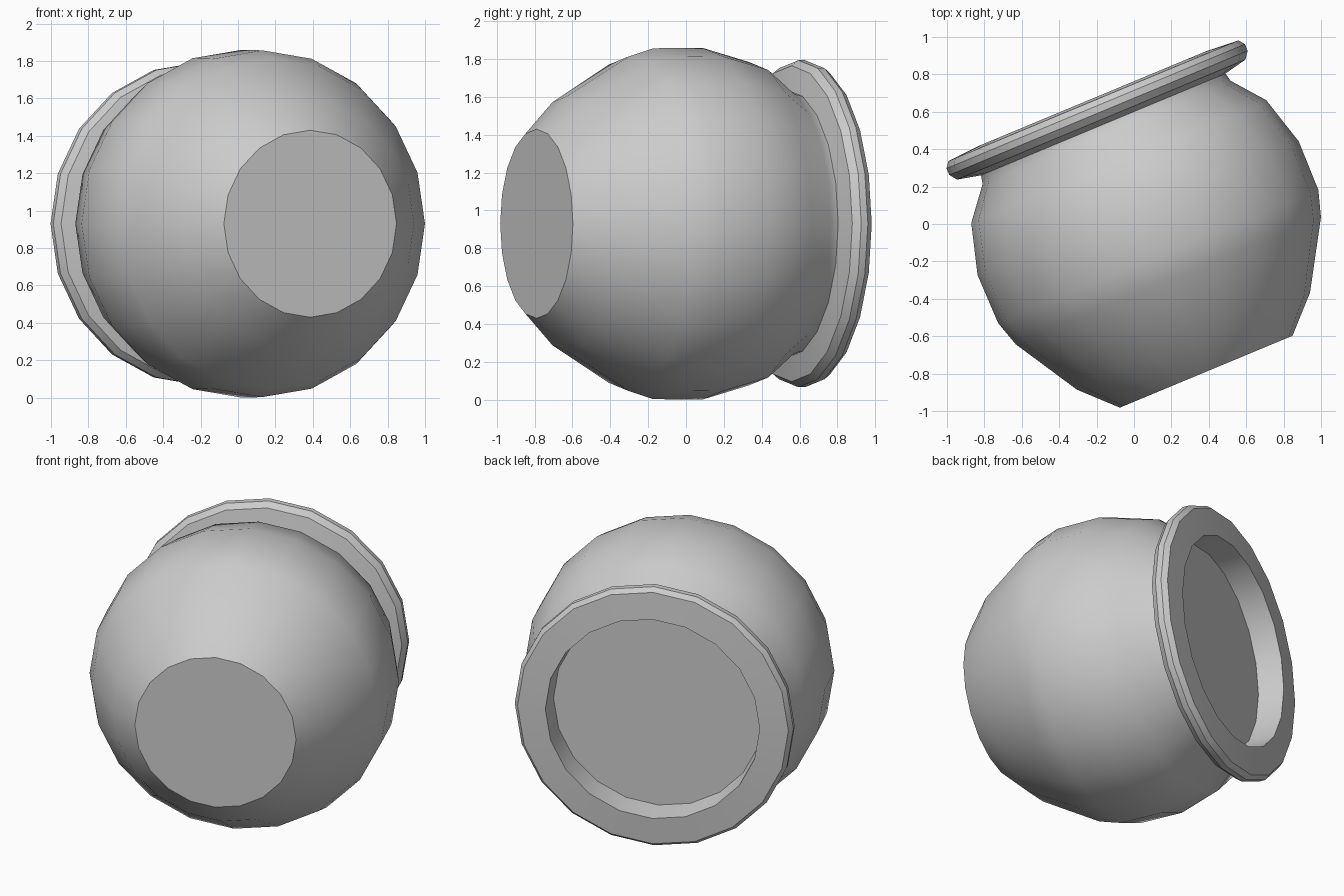
import bpy, bmesh, math
from mathutils import Matrix

if "Cube" in bpy.data.objects:
    bpy.data.objects.remove(bpy.data.objects["Cube"])

SIDES = 20
TILT = math.radians(22.6)

# Axis of the pot lies flat: local z points along the mouth direction
PLACE = (Matrix.Translation((0.049, 0.02, 0.93))
         @ Matrix.Rotation(TILT, 4, 'Z')
         @ Matrix.Rotation(math.radians(-90), 4, 'X'))


def lathe(name, profile):
    """Spin (radius, height) points; radius 0 makes a flat cap on its neighbour."""
    bm = bmesh.new()
    rings = []
    for r, h in profile:
        rings.append([bm.verts.new((r * math.cos(2 * math.pi * i / SIDES),
                                    r * math.sin(2 * math.pi * i / SIDES), h))
                      for i in range(SIDES)])
    for a, b in zip(rings, rings[1:]):
        for i in range(SIDES):
            j = (i + 1) % SIDES
            bm.faces.new((a[i], a[j], b[j], b[i]))
    bm.faces.new(rings[0][::-1])
    bm.faces.new(rings[-1])
    bm.transform(PLACE)
    bmesh.ops.recalc_face_normals(bm, faces=bm.faces)
    mesh = bpy.data.meshes.new(name)
    bm.to_mesh(mesh)
    bm.free()
    ob = bpy.data.objects.new(name, mesh)
    bpy.context.collection.objects.link(ob)
    bpy.ops.object.select_all(action='DESELECT')
    ob.select_set(True)
    bpy.context.view_layer.objects.active = ob
    bpy.ops.object.shade_smooth_by_angle(angle=math.radians(35))
    return ob


# Rounded pot: flat base, belly, shoulder, neck, rolled lip, shallow filled mouth
lathe("pot", [
    (0.50, -0.877), (0.675, -0.70), (0.884, -0.35), (0.927, -0.21),
    (0.930, 0.07), (0.854, 0.34), (0.718, 0.509),
    (0.708, 0.555),
    (0.835, 0.583), (0.864, 0.622), (0.864, 0.660), (0.84, 0.692),
    (0.665, 0.705), (0.65, 0.54),
])
